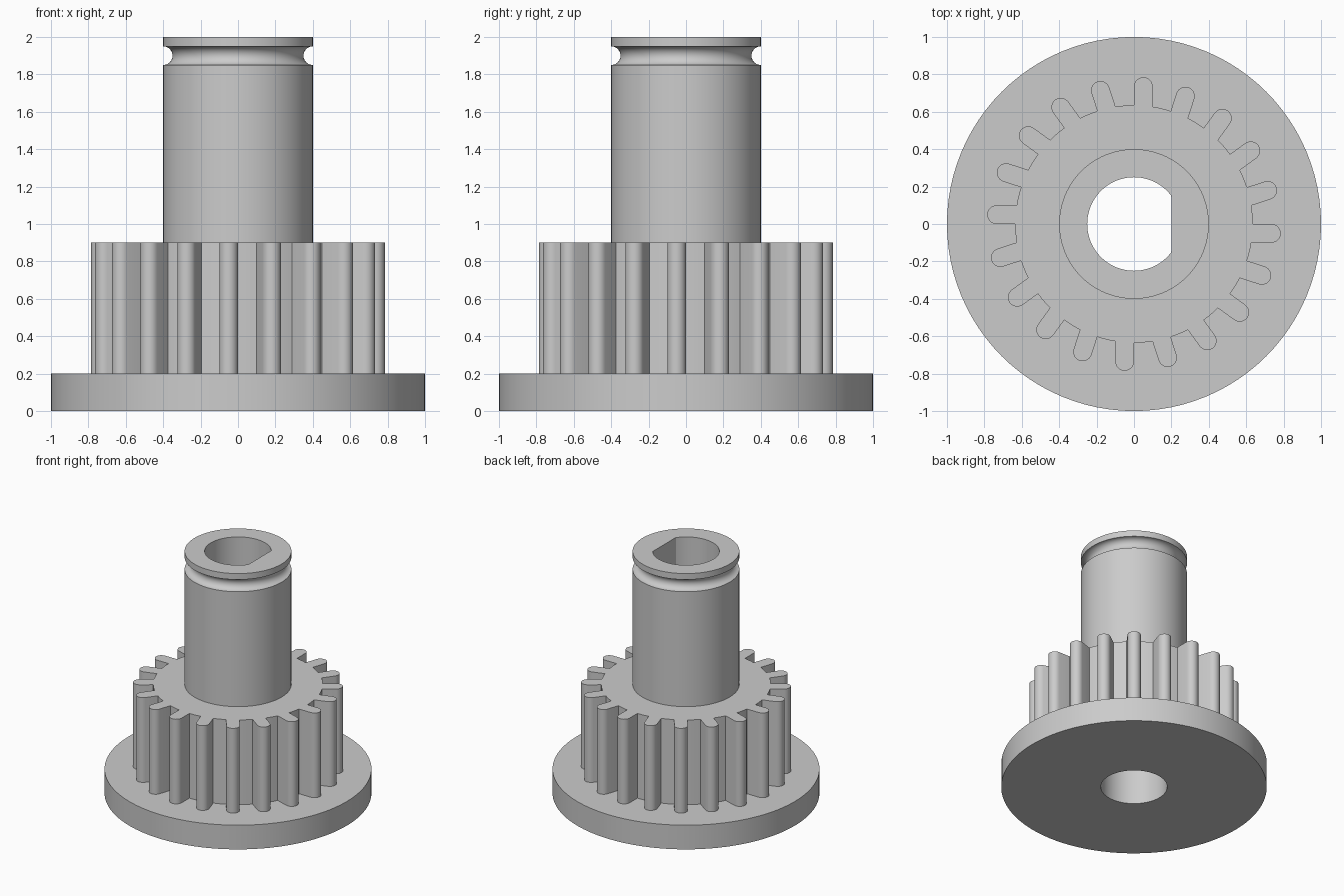
import bpy, bmesh, math

if "Cube" in bpy.data.objects:
    bpy.data.objects.remove(bpy.data.objects["Cube"])

SEG = 96
FLANGE_TOP, GEAR_TOP, TOP = 0.2, 0.9, 2.0
SHAFT_R, BORE_R, FLAT_X = 0.4, 0.25, 0.2
TEETH, ROOT_R, TIP_R, TOOTH_W = 20, 0.635, 0.785, 0.1

steel = bpy.data.materials.new("grey steel")
steel.diffuse_color = (0.6, 0.6, 0.6, 1)
steel.use_nodes = True
steel.node_tree.nodes["Principled BSDF"].inputs["Base Color"].default_value = steel.diffuse_color


def finish(bm, name):
    bmesh.ops.recalc_face_normals(bm, faces=bm.faces)
    mesh = bpy.data.meshes.new(name)
    bm.to_mesh(mesh)
    bm.free()
    mesh.materials.append(steel)
    ob = bpy.data.objects.new(name, mesh)
    bpy.context.collection.objects.link(ob)
    bpy.context.view_layer.objects.active = ob
    ob.select_set(True)
    bpy.ops.object.shade_smooth_by_angle(angle=math.radians(30))
    ob.select_set(False)
    return ob


def ring(bm, r, z, flat=None):
    """Circle of vertices, optionally cut by a flat at x = flat."""
    verts = []
    for i in range(SEG):
        a = math.tau * i / SEG
        rad = r
        if flat and math.cos(a) * r > flat:
            rad = flat / math.cos(a)
        verts.append(bm.verts.new((rad * math.cos(a), rad * math.sin(a), z)))
    return verts


def loft(bm, rings):
    for a, b in zip(rings, rings[1:]):
        for i in range(SEG):
            j = (i + 1) % SEG
            # the round and flatted bores coincide away from the flat
            if (a[i].co - b[i].co).length > 1e-6 or (a[j].co - b[j].co).length > 1e-6:
                bm.faces.new((a[i], a[j], b[j], b[i]))


# Flange with a round hole through it, open underneath the gear
bm = bmesh.new()
loft(bm, [ring(bm, r, z) for r, z in
          [(BORE_R, GEAR_TOP), (BORE_R, 0), (1, 0), (1, FLANGE_TOP), (0.6, FLANGE_TOP)]])
finish(bm, "flange")

# Shaft with a half-round retaining groove and a D-shaped bore
bm = bmesh.new()
profile = [(SHAFT_R, GEAR_TOP)]
for k in range(13):
    t = math.pi * k / 12
    profile.append((SHAFT_R - 0.05 * math.sin(t), 1.9 - 0.05 * math.cos(t)))
profile.append((SHAFT_R, TOP))
rings = [ring(bm, r, z) for r, z in profile]
rings += [ring(bm, BORE_R, z, FLAT_X) for z in (TOP, GEAR_TOP)]
rings.append(ring(bm, BORE_R, GEAR_TOP))
loft(bm, rings)
bmesh.ops.remove_doubles(bm, verts=bm.verts, dist=1e-5)
finish(bm, "shaft")

# Gear outline: straight round-tipped teeth, each set to one side of its radius
outline = []
for k in range(TEETH):
    d = math.tau * k / TEETH
    tip = TOOTH_W / 2
    local = [(math.sqrt(ROOT_R ** 2 - TOOTH_W ** 2), -TOOTH_W)]
    for s in range(13):
        t = -math.pi / 2 + math.pi * s / 12
        local.append((TIP_R - tip + tip * math.cos(t), -tip + tip * math.sin(t)))
    # root arc up to the next tooth
    end = math.tau / TEETH - math.asin(TOOTH_W / ROOT_R)
    local += [(ROOT_R * math.cos(end * s / 3), ROOT_R * math.sin(end * s / 3)) for s in range(3)]
    outline += [(x * math.cos(d) - y * math.sin(d), x * math.sin(d) + y * math.cos(d))
                for x, y in local]

# Gear: toothed wall and a top face around the shaft
bm = bmesh.new()
n = len(outline)
low = [bm.verts.new((x, y, FLANGE_TOP)) for x, y in outline]
high = [bm.verts.new((x, y, GEAR_TOP)) for x, y in outline]
for i in range(n):
    j = (i + 1) % n
    bm.faces.new((low[i], low[j], high[j], high[i]))
inner = ring(bm, SHAFT_R, GEAR_TOP)
edges = [bm.edges.new((inner[i], inner[(i + 1) % SEG])) for i in range(SEG)]
edges += [bm.edges.get((high[i], high[(i + 1) % n])) for i in range(n)]
bmesh.ops.triangle_fill(bm, edges=edges, use_beauty=True, use_dissolve=False, normal=(0, 0, 1))
finish(bm, "gear")
